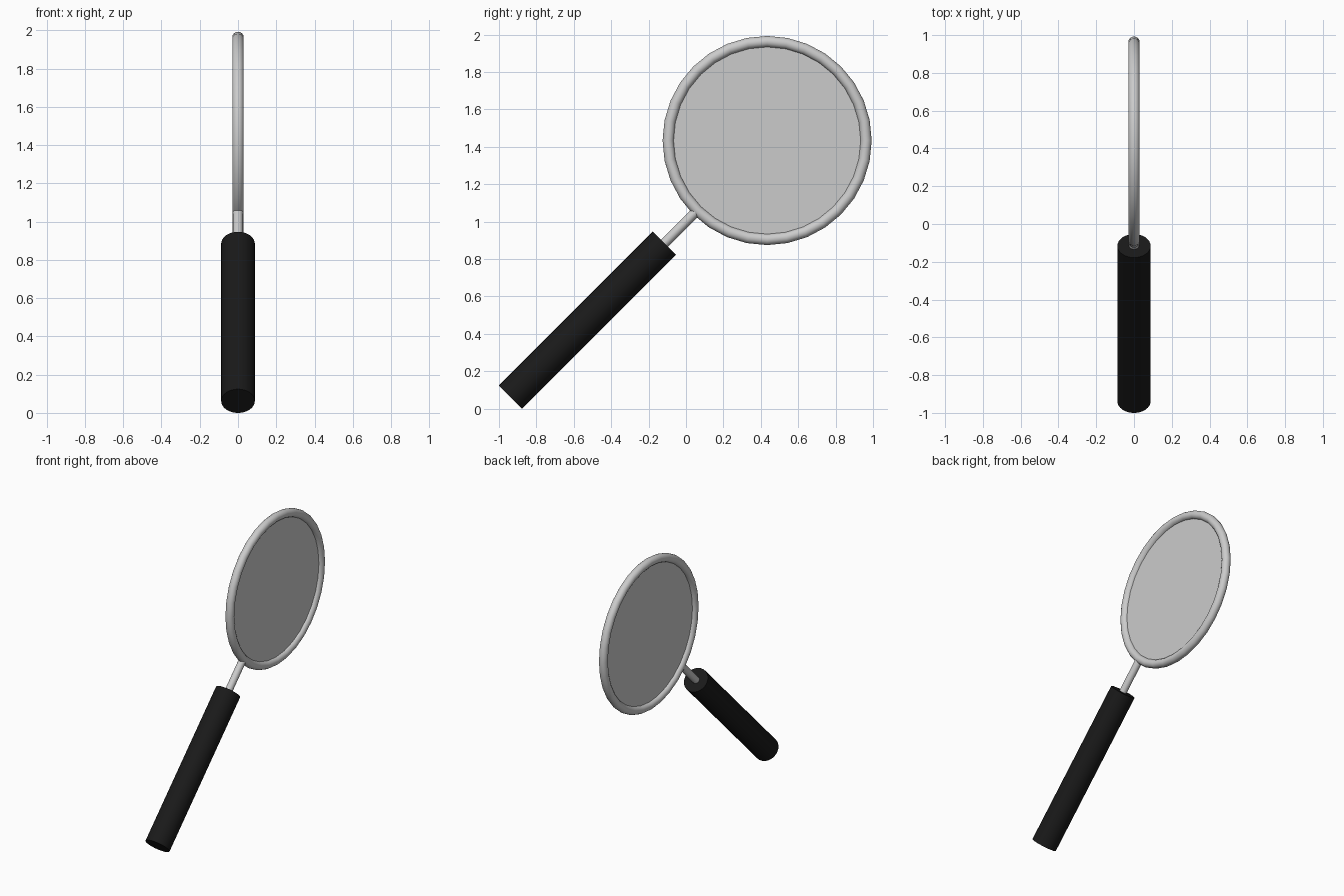
import bpy, math
from mathutils import Vector

if "Cube" in bpy.data.objects:
    bpy.data.objects.remove(bpy.data.objects["Cube"])

AXIS = Vector((0, 1, 1)).normalized()      # the handle leans back at 45 degrees
BUTT = Vector((0, -0.938, 0.062))          # centre of the handle's lower end
TILT = -math.pi / 4
RING_T, MAJOR, MINOR = 1.94, 0.529, 0.03   # ring centre along the axis, ring radii


def material(name, rgb):
    m = bpy.data.materials.new(name)
    m.diffuse_color = (*rgb, 1)
    m.use_nodes = True
    m.node_tree.nodes["Principled BSDF"].inputs["Base Color"].default_value = m.diffuse_color
    return m


def smooth(name):
    ob = bpy.context.object
    ob.name = name
    bpy.ops.object.shade_smooth_by_angle(angle=math.radians(40))
    return ob


def rod(name, start, end, radius, sides):
    bpy.ops.mesh.primitive_cylinder_add(
        vertices=sides, radius=radius, depth=end - start,
        location=BUTT + AXIS * (start + end) / 2, rotation=(TILT, 0, 0))
    return smooth(name)


# Handle and the metal shaft joining it to the ring
handle = rod("handle", 0, 1.163, 0.088, 32)
handle.data.materials.append(material("black_grip", (0.01, 0.01, 0.01)))
rod("shaft", 1.12, RING_T - MAJOR, 0.026, 16)

# Round frame, standing in the y-z plane
centre = BUTT + AXIS * RING_T
bpy.ops.mesh.primitive_torus_add(
    major_segments=32, minor_segments=16, major_radius=MAJOR, minor_radius=MINOR,
    location=centre, rotation=(0, math.pi / 2, 0))
smooth("frame_ring")

# Flat glass disc
bpy.ops.mesh.primitive_cylinder_add(
    vertices=32, radius=MAJOR - 0.01, depth=0.012,
    location=centre, rotation=(0, math.pi / 2, 0))
smooth("lens")
